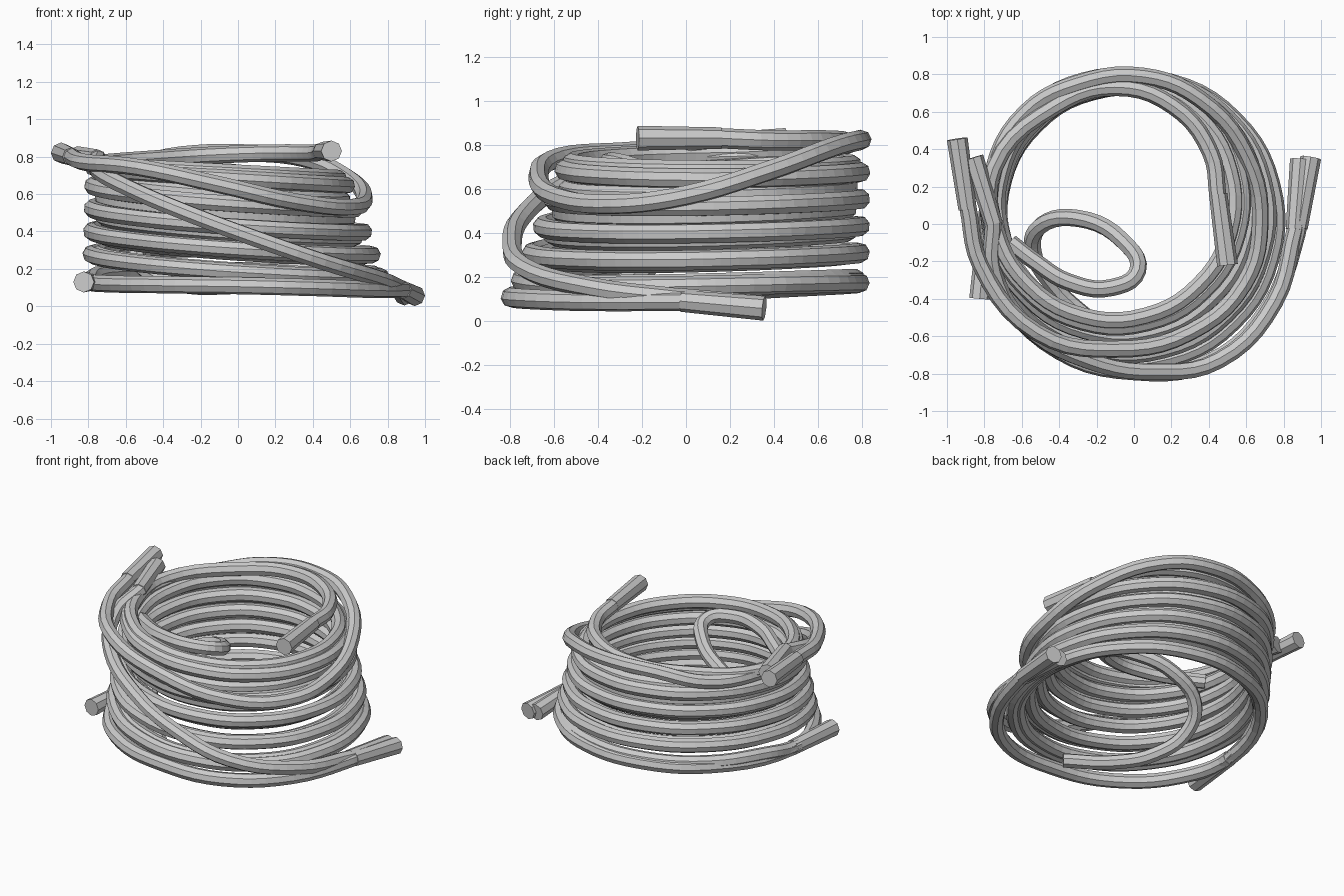
import bpy
from math import cos, sin, radians, pi
from mathutils import Vector

if "Cube" in bpy.data.objects:
    bpy.data.objects.remove(bpy.data.objects["Cube"])

HOSE_R = 0.046


def hose(name, pts):
    """Eight-sided flat-faced tube running smoothly through the points."""
    cu = bpy.data.curves.new(name, 'CURVE')
    cu.dimensions = '3D'
    cu.resolution_u = 5
    cu.bevel_depth = HOSE_R
    cu.bevel_resolution = 2
    cu.use_fill_caps = True
    sp = cu.splines.new('BEZIER')
    sp.bezier_points.add(len(pts) - 1)
    for bp, p in zip(sp.bezier_points, pts):
        bp.co = p
        bp.handle_left_type = bp.handle_right_type = 'AUTO'
    sp.use_smooth = False
    ob = bpy.data.objects.new(name, cu)
    bpy.context.collection.objects.link(ob)
    bpy.ops.object.select_all(action='DESELECT')
    ob.select_set(True)
    bpy.context.view_layer.objects.active = ob
    bpy.ops.object.convert(target='MESH')


def connector(name, base, tip):
    """Slightly flared octagonal end fitting."""
    a, b = Vector(base), Vector(tip)
    d = b - a
    bpy.ops.mesh.primitive_cone_add(vertices=8, radius1=0.049, radius2=0.056,
                                    depth=d.length, location=(a + b) / 2)
    ob = bpy.context.object
    ob.name = name
    ob.rotation_mode = 'QUATERNION'
    ob.rotation_quaternion = d.to_track_quat('Z', 'Y')


def coil(start, turns, z0, z1, inset):
    """Descending stack of tilted rings, wider at the bottom, flush at back left."""
    pts = []
    n = int(turns * 12)
    for i in range(n + 1):
        f = i / n
        z = z0 + (z1 - z0) * f
        t = (z - 0.12) / 0.68
        a = radians(start) + 2 * pi * turns * f
        r = 0.785 - 0.135 * t - inset * sin(pi * f) ** 0.5 if 0 < f < 1 else 0.785 - 0.135 * t
        tilt = 0.045 * cos(a - radians(135)) * min(1, 6 * f + 0.1, 6 * (1 - f) + 0.4)
        pts.append((-0.12 * t + r * cos(a), 0.14 * t + r * sin(a), z + tilt))
    return pts


# Inner hose: from the top right fitting down to the lower left fitting
hose("inner_hose",
     [(0.45, 0.14, 0.83), (0.41, 0.38, 0.82), (0.21, 0.63, 0.82), (-0.1, 0.73, 0.81),
      (-0.42, 0.63, 0.79)]
     + coil(165, 6, 0.76, 0.15, 0.06) + [(-0.79, 0.0, 0.13), (-0.8, -0.06, 0.13)])
connector("inner_hose_top_end", (0.45, 0.16, 0.83), (0.50, -0.22, 0.83))
connector("inner_hose_bottom_end", (-0.79, -0.02, 0.13), (-0.825, -0.40, 0.13))

# Outer hose: loose top turn, then the main visible coil
hose("outer_hose",
     [(-0.89, 0.10, 0.80), (-0.82, -0.22, 0.77), (-0.52, -0.58, 0.74), (-0.1, -0.67, 0.65),
      (0.3, -0.58, 0.56), (0.59, -0.32, 0.53), (0.675, 0.0, 0.57), (0.6, 0.37, 0.68),
      (0.35, 0.67, 0.79), (0.05, 0.79, 0.82), (-0.3, 0.75, 0.81)]
     + coil(135, 5, 0.75, 0.14, 0.0)
     + [(-0.79, 0.0, 0.13), (-0.7, -0.37, 0.12), (-0.4, -0.68, 0.115), (0.0, -0.79, 0.11),
        (0.4, -0.74, 0.10), (0.72, -0.45, 0.09), (0.87, -0.06, 0.09), (0.88, -0.01, 0.09)])
connector("outer_hose_top_end", (-0.89, 0.08, 0.80), (-0.945, 0.455, 0.82))
connector("outer_hose_bottom_end", (0.88, -0.02, 0.09), (0.945, 0.355, 0.057))

# Diagonal hose: crosses the front from upper left to lower right
hose("diagonal_hose",
     [(-0.75, 0.02, 0.79), (-0.75, -0.25, 0.73), (-0.58, -0.54, 0.63), (-0.25, -0.73, 0.49),
      (0.1, -0.79, 0.36), (0.45, -0.73, 0.24), (0.75, -0.42, 0.15), (0.865, -0.02, 0.10)])
connector("diagonal_hose_top_end", (-0.75, 0.0, 0.79), (-0.86, 0.355, 0.80))
connector("diagonal_hose_bottom_end", (0.86, -0.03, 0.10), (0.89, 0.345, 0.06))

# Slack loop hanging inside the coil
hose("slack_loop",
     [(-0.66, -0.1, 0.66), (-0.53, -0.2, 0.68), (-0.35, -0.31, 0.71), (-0.12, -0.34, 0.72),
      (0.02, -0.25, 0.70), (-0.06, -0.09, 0.64), (-0.3, 0.03, 0.53), (-0.5, -0.01, 0.40),
      (-0.54, -0.14, 0.27), (-0.44, -0.32, 0.16), (-0.25, -0.5, 0.11), (0.0, -0.68, 0.11)])
